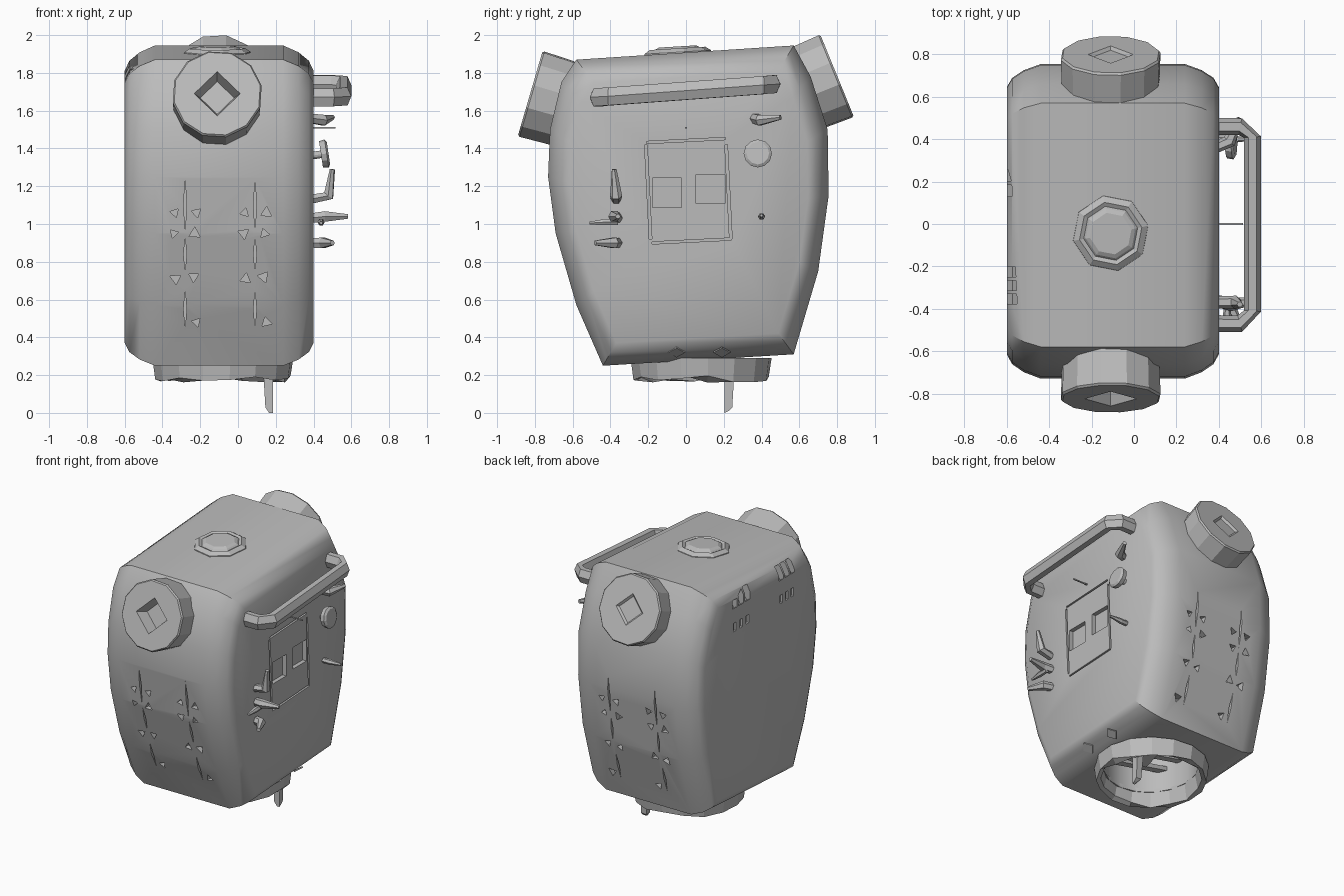
import bpy, bmesh, math, random
from mathutils import Vector, Matrix

random.seed(4)
if "Cube" in bpy.data.objects:
    bpy.data.objects.remove(bpy.data.objects["Cube"], do_unlink=True)

grey = bpy.data.materials.new("worn grey")
grey.use_nodes = True
grey.diffuse_color = (0.5, 0.5, 0.5, 1)
grey.node_tree.nodes["Principled BSDF"].inputs["Base Color"].default_value = (0.5, 0.5, 0.5, 1)


def finish(bm, name):
    bmesh.ops.recalc_face_normals(bm, faces=bm.faces)
    mesh = bpy.data.meshes.new(name)
    bm.to_mesh(mesh)
    bm.free()
    mesh.materials.append(grey)
    ob = bpy.data.objects.new(name, mesh)
    bpy.context.collection.objects.link(ob)
    return ob


def loft(bm, rings, closed=False):
    """Skin a list of point rings; ends are capped unless closed."""
    rows = [[bm.verts.new(p) for p in r] for r in rings]
    pairs = list(zip(rows, rows[1:] + rows[:1])) if closed else list(zip(rows, rows[1:]))
    for a, b in pairs:
        for i in range(len(a)):
            j = (i + 1) % len(a)
            bm.faces.new((a[i], a[j], b[j], b[i]))
    if not closed:
        bm.faces.new(rows[0][::-1])
        bm.faces.new(rows[-1])


def disc(centre, axis, radius, sides, turn=0.0):
    rot = Vector(axis).to_track_quat('Z', 'Y')
    angles = [turn + math.tau * i / sides for i in range(sides)]
    return [Vector(centre) + rot @ Vector((radius * math.cos(a), radius * math.sin(a), 0))
            for a in angles]


def turned(bm, start, axis, profile, sides, turn=0.0, closed=False):
    """Rings of (distance along axis, radius)."""
    axis = Vector(axis).normalized()
    loft(bm, [disc(Vector(start) + axis * d, axis, r, sides, turn) for d, r in profile], closed)


def box(bm, centre, size, rot=None):
    m = Matrix.Translation(centre) @ (rot or Matrix()) @ Matrix.Diagonal((*size, 1))
    bmesh.ops.create_cube(bm, size=1, matrix=m)


def cut(ob, build, *args):
    """Subtract one simple solid; a cut that swallows the part is dropped."""
    bm = bmesh.new()
    build(bm, *args)
    cutter = finish(bm, "cutter")
    cutter.hide_render = True
    mod = ob.modifiers.new("carve", 'BOOLEAN')
    mod.operation, mod.solver, mod.object = 'DIFFERENCE', 'EXACT', cutter
    result = bpy.data.meshes.new_from_object(ob.evaluated_get(bpy.context.evaluated_depsgraph_get()))
    ob.modifiers.remove(mod)
    bpy.data.objects.remove(cutter, do_unlink=True)
    if len(result.polygons) >= len(ob.data.polygons):
        ob.data = result


# Body: bulging side profile lofted across x, drawn in at both sides
profile = [(-.44, .25), (-.58, .57), (-.69, .95), (-.73, 1.25), (-.72, 1.5), (-.66, 1.75),
           (-.58, 1.87), (.57, 1.945), (.66, 1.78), (.75, 1.5), (.755, 1.15), (.7, .75), (.57, .31)]
half = [(.5, .85), (.475, .91), (.42, .96), (.34, 1)]
stations = [(-x, s) for x, s in half] + [(x, s) for x, s in half[::-1]]
bm = bmesh.new()
loft(bm, [[(x - .1, .03 + (y - .03) * s, 1.05 + (z - 1.05) * s) for y, z in profile]
          for x, s in stations])
body = finish(bm, "body")

# Open base, panel grooves and side vents
cut(body, turned, (-.08, .08, .1), (0, 0, 1), [(0, .31), (.6, .31)], 16)
for y, z, w, h in [(.0, 1.442, .42, .012), (.03, .91, .42, .012),
                   (-.2, 1.17, .014, .5), (.225, 1.17, .014, .5)]:
    cut(body, box, (.4, y, z), (.06, w, h), Matrix.Rotation(.05, 4, 'X'))
for y, z in [(-.1, 1.165), (.13, 1.185)]:
    cut(body, box, (.4, y, z), (.06, .155, .155))
for y, w in [(.23, .22), (-.29, .19)]:
    for k in (-1, 0, 1):
        cut(body, box, (-.575, y + k * w / 3, 1.78), (.06, w / 4, .1), Matrix.Rotation(.5, 4, 'Y'))
        cut(body, box, (-.6, y + k * w / 3, 1.6), (.03, w / 7, .06))


def skin_y(side, z):
    pts = profile[:7] if side < 0 else profile[:6:-1]
    for (y0, z0), (y1, z1) in zip(pts, pts[1:]):
        if z0 <= z <= z1:
            return y0 + (y1 - y0) * (z - z0) / (z1 - z0)


# Slits and chips on the front and back
for side in (-1, 1):
    for x in (-.28, .09):
        for z, h in [(1.1, .14), (.84, .09), (.55, .1)]:
            y = skin_y(side, z)
            cut(body, loft, [[(x - .008, y + d, z), (x, y + d, z - h), (x + .008, y + d, z),
                              (x, y + d, z + h)] for d in (-.06, .06)])
        for dx, z in [(-.055, 1.06), (.06, 1.06), (-.06, .95), (.05, .95),
                      (-.05, .71), (.045, .72), (.06, .48)]:
            r, a = random.uniform(.025, .035), random.uniform(0, 2)
            cut(body, turned, (x + dx, skin_y(side, z) - .04, z), (0, 1, 0), [(0, r), (.08, r)], 3, a)
bpy.ops.object.select_all(action='DESELECT')
body.select_set(True)
bpy.context.view_layer.objects.active = body
bpy.ops.object.shade_smooth_by_angle(angle=math.radians(32))

# End caps: tilted drums with a diamond socket in the face
for name, face, axis, depth in [("front_cap", (-.11, -.825, 1.69), (0, -.96, .28), .08),
                                ("back_cap", (-.11, .8, 1.785), (0, .93, .38), .015)]:
    bm = bmesh.new()
    turned(bm, face, axis, [(-.26, .21), (-.17, .235), (-.01, .24), (0, .232)], 12, .2)
    cap = finish(bm, name)
    cut(cap, turned, face, axis, [(-depth, .09), (.02, .13)], 4, math.pi / 2)

# Lid on the roof: stepped octagonal collar with a raised button
bm = bmesh.new()
turned(bm, (-.11, -.04, 1.85), (0, -.06, 1),
       [(0, .19), (.06, .18), (.08, .15), (.07, .13), (.08, .12), (.09, .1)], 8, .2)
finish(bm, "roof_lid")

# Base collar: uneven open ring, with slats and a hanging blade inside
bm = bmesh.new()
turned(bm, (-.08, .08, .17), (0, 0, 1), [(0, .36), (.12, .375), (.12, .31), (0, .33)], 16, .1, closed=True)
for v in bm.verts:
    if v.co.z < .2:
        v.co.z += random.uniform(-.01, .03)
finish(bm, "base_collar")
bm = bmesh.new()
for i in range(4):
    box(bm, (-.08, -.1 + i * .12, .38 + .03 * (i % 2)), (.6, .05, .03), Matrix.Rotation(.2, 4, 'Y'))
box(bm, (.08, .2, .27), (.16, .18, .03), Matrix.Rotation(.3, 4, 'X'))
finish(bm, "base_slats")
bm = bmesh.new()
loft(bm, [[(x - w, y - w, z), (x + w, y - w, z), (x + w, y + w, z + t), (x - w, y + w, z + t)]
          for x, y, z, w, t in [(.16, .24, .4, .03, 0), (.16, .23, .2, .025, 0),
                                (.165, .225, .03, .02, 0), (.175, .215, 0, .01, .01)]])
finish(bm, "hanging_blade")

# Carry handle: hexagonal bar swept along a bent path
path = [Vector(p) for p in [(.34, -.47, 1.67), (.5, -.47, 1.67), (.56, -.41, 1.675),
                            (.56, .41, 1.735), (.5, .46, 1.74), (.34, .46, 1.74)]]
bm = bmesh.new()
rings = []
for i, p in enumerate(path):
    t = (path[min(i + 1, 5)] - path[max(i - 1, 0)]).normalized()
    out = t.cross(Vector((0, 0, 1))).normalized()
    rings.append([p + out * .04 * math.sin(math.tau * k / 6 + .5)
                  + Vector((0, 0, .055 * math.cos(math.tau * k / 6 + .5))) for k in range(6)])
loft(bm, rings)
finish(bm, "carry_handle")

# Side controls: round dial, pin, and bent switches
bm = bmesh.new()
turned(bm, (.38, .38, 1.36), (1, 0, .15), [(0, .02), (.06, .02), (.06, .07), (.09, .075), (.1, .06)], 12)
finish(bm, "side_dial")
bm = bmesh.new()
box(bm, (.44, 0, 1.51), (.15, .008, .008))
finish(bm, "side_pin")
switches = [[(.38, .36, 1.56), (.45, .39, 1.55), (.5, .5, 1.565)],
            [(.38, -.37, 1.13), (.48, -.37, 1.15), (.5, -.38, 1.29)],
            [(.38, -.36, 1.03), (.46, -.38, 1.04), (.58, -.36, 1.04)],
            [(.44, -.36, 1.01), (.44, -.43, 1.01), (.44, -.51, 1.005)],
            [(.38, -.36, .9), (.45, -.38, .9), (.5, -.48, .9)],
            [(.38, .4, 1.04), (.45, .4, 1.04), (.54, .4, 1.045)]]
for n, pts in enumerate(switches):
    bm = bmesh.new()
    ends = [Vector(p) for p in pts]
    slim = .6 if n in (3, 5) else 1
    loft(bm, [disc(p, ends[min(i + 1, 2)] - ends[max(i - 1, 0)], r * slim, 6)
              for i, (p, r) in enumerate(zip(ends, (.028, .032, .014)))])
    finish(bm, f"switch_{n + 1}")

# Diamond plates on the lower edge of the control side
for n, y in enumerate((-.05, .19)):
    bm = bmesh.new()
    turned(bm, (.345, y, .325), (.55, 0, -.83), [(0, .045), (.008, .045)], 4)
    finish(bm, f"base_plate_{n + 1}")
